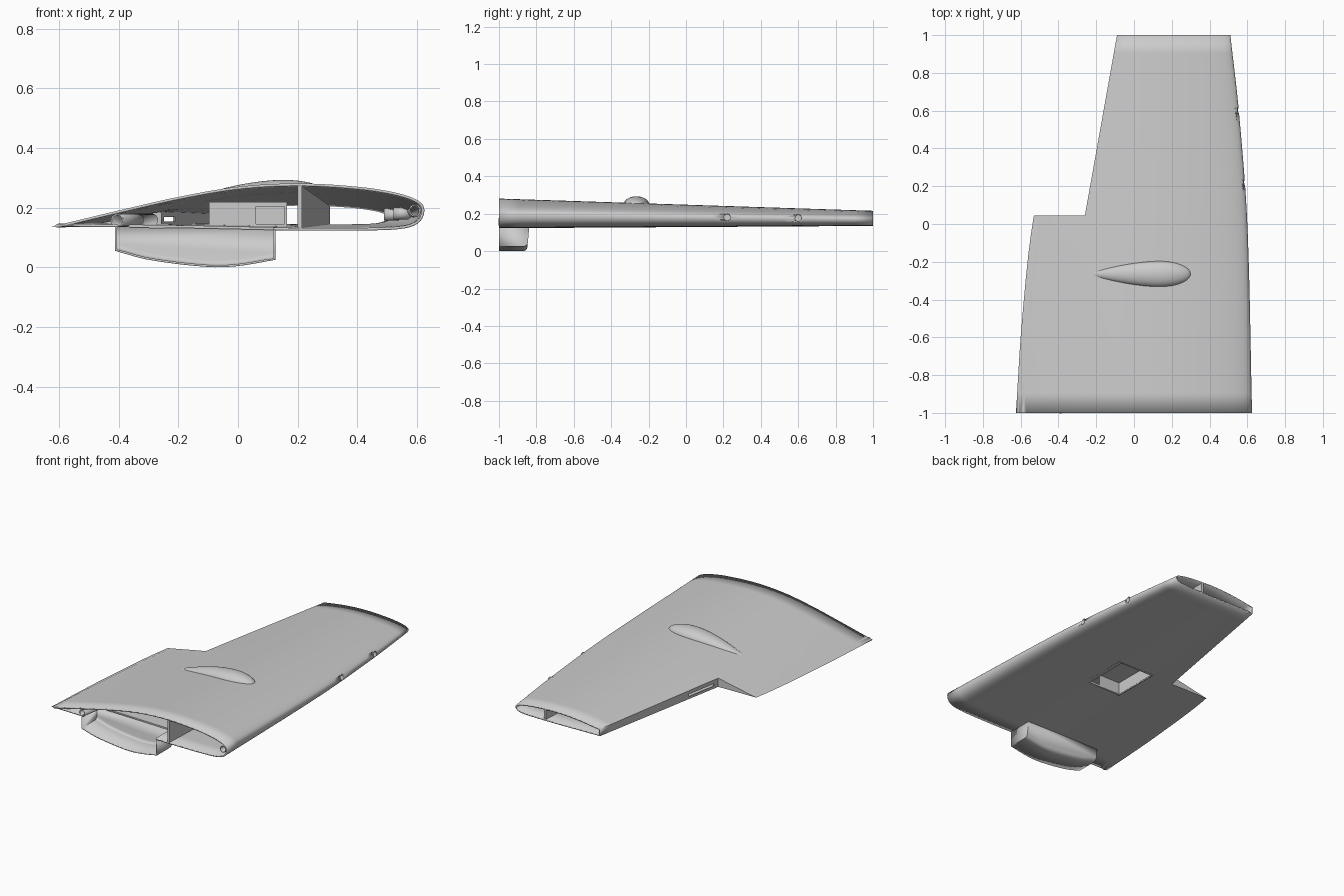
import bpy, bmesh, math
from mathutils import Vector

cube = bpy.data.objects.get("Cube")
if cube:
    bpy.data.objects.remove(cube, do_unlink=True)

grey = bpy.data.materials.new("light_grey")
grey.use_nodes = True
grey.diffuse_color = (0.6, 0.6, 0.6, 1)
grey.node_tree.nodes["Principled BSDF"].inputs["Base Color"].default_value = (0.6, 0.6, 0.6, 1)


def curve(pts, t):
    """Smooth curve through (t, value) points."""
    def slope(i):
        a, b = pts[max(i - 1, 0)], pts[min(i + 1, len(pts) - 1)]
        return (b[1] - a[1]) / (b[0] - a[0])
    i = 0
    while i < len(pts) - 2 and t > pts[i + 1][0]:
        i += 1
    (t0, v0), (t1, v1) = pts[i], pts[i + 1]
    d = t1 - t0
    s = (t - t0) / d
    return ((1 + 2 * s) * (1 - s) ** 2 * v0 + s * (1 - s) ** 2 * d * slope(i)
            + s * s * (3 - 2 * s) * v1 + s * s * (s - 1) * d * slope(i + 1))


# Wing section heights against the square root of the chord fraction
UPPER = [(0, .19), (.063, .209), (.19, .235), (.316, .256), (.424, .27), (.583, .281),
         (.707, .27), (.812, .236), (.906, .19), (1, .137)]
LOWER = [(0, .19), (.063, .168), (.12, .15), (.2, .134), (.316, .125), (.583, .123),
         (.812, .131), (1, .137)]
LEAD = [(-1, .625), (0, .6), (.6, .555), (1, .51)]
TRAIL = [(-1, -.625), (-.5, -.592), (.045, -.53), (1, -.33)]
NOTCH = .045


def cut_x(y):
    return -.26 + .178 * (y - NOTCH)


def chord_t(x, y):
    le, te = curve(LEAD, y), curve(TRAIL, y)
    return math.sqrt(max(0, (le - x) / (le - te)))


def skin(t, y, side):
    le, te = curve(LEAD, y), curve(TRAIL, y)
    f = (y + 1) / 2
    z = .123 + .012 * f + (1 - .49 * f) * (curve(side, t) - .123)
    return Vector((le - t * t * (le - te), y, z))


def finish(bm, name, smooth=30, wall=0.0, offset=-1):
    me = bpy.data.meshes.new(name)
    bm.to_mesh(me)
    bm.free()
    ob = bpy.data.objects.new(name, me)
    bpy.context.collection.objects.link(ob)
    me.materials.append(grey)
    if wall:
        mod = ob.modifiers.new("wall", 'SOLIDIFY')
        mod.thickness, mod.offset = wall, offset
    if smooth:
        bpy.ops.object.select_all(action='DESELECT')
        ob.select_set(True)
        bpy.context.view_layer.objects.active = ob
        bpy.ops.object.shade_smooth_by_angle(angle=math.radians(smooth))
    return ob


def sheet(bm, rows):
    grid = [[bm.verts.new(p) for p in row] for row in rows]
    for a, b in zip(grid, grid[1:]):
        for i in range(len(a) - 1):
            bm.faces.new((a[i], a[i + 1], b[i + 1], b[i]))


def box(name, lo, hi):
    bm = bmesh.new()
    bmesh.ops.create_cube(bm, size=1)
    for v in bm.verts:
        v.co = [lo[i] if v.co[i] < 0 else hi[i] for i in range(3)]
    return finish(bm, name, 0)


def cylinder(name, p, q, r, wall=0.0):
    p, q = Vector(p), Vector(q)
    bm = bmesh.new()
    bmesh.ops.create_cone(bm, cap_ends=not wall, segments=32, radius1=r, radius2=r, depth=(q - p).length)
    turn = (q - p).to_track_quat('Z', 'Y')
    for v in bm.verts:
        v.co = turn @ v.co + (p + q) / 2
    return finish(bm, name, 30, wall)


def cut(ob, cutter):
    cutter.hide_render = True
    cutter.hide_viewport = True
    cutter.display_type = 'WIRE'
    mod = ob.modifiers.new("cut", 'BOOLEAN')
    mod.operation, mod.object, mod.solver = 'DIFFERENCE', cutter, 'EXACT'
    mod.use_self = True


# Wing skin: nose part over the full span, rear part inboard of the notch
N, M = 28, 10
inner = [-1 + (NOTCH + 1) * i / 10 for i in range(11)]
outer = [NOTCH + (1 - NOTCH) * i / 10 for i in range(11)]
bm = bmesh.new()
for side in (UPPER, LOWER):
    sheet(bm, [[skin(chord_t(cut_x(y), y) * k / N, y, side) for k in range(N + 1)]
               for y in inner + outer[1:]])
    rear = []
    for y in inner:
        t = chord_t(cut_x(y), y)
        rear.append([skin(t + (1 - t) * k / M, y, side) for k in range(M + 1)])
    sheet(bm, rear)
# Rear wall and notch wall
sheet(bm, [[skin(chord_t(cut_x(y), y), y, s) for s in (UPPER, LOWER)] for y in outer])
t = chord_t(cut_x(NOTCH), NOTCH)
sheet(bm, [[skin(t + (1 - t) * k / M, NOTCH, s) for s in (UPPER, LOWER)] for k in range(M + 1)])
bmesh.ops.remove_doubles(bm, verts=bm.verts, dist=1e-5)
bmesh.ops.dissolve_degenerate(bm, dist=1e-6, edges=bm.edges)
bmesh.ops.recalc_face_normals(bm, faces=bm.faces)
if max(bm.faces, key=lambda f: f.calc_center_median().z).normal.z < 0:
    bmesh.ops.reverse_faces(bm, faces=bm.faces)
wing = finish(bm, "wing_skin", 35, .009)
cut(wing, box("pod_opening_cutter", (-.402, -1.1, .06), (.117, -.85, .148)))
cut(wing, box("bay_opening_cutter", (-.09, -.245, .06), (.14, .05, .15)))
cut(wing, box("rear_slot_cutter", (-.29, .08, .153), (-.19, .28, .168)))

# Leading edge sockets
for i, y in enumerate((.22, .6)):
    x = curve(LEAD, y)
    z = skin(0, y, UPPER).z + .003
    cut(wing, cylinder(f"socket_cutter_{i}", (x - .04, y, z), (x + .05, y, z), .017))
    cylinder(f"leading_edge_socket_{i}", (x - .065, y, z), (x - .006, y, z), .02, .004)

# Main spar
bm = bmesh.new()
rows = []
for i in range(11):
    y = -1 + i / 5
    x = .207 + .047 * (y + 1)
    t = chord_t(x, y)
    lift = Vector((0, 0, .003))
    rows.append([skin(t, y, LOWER) + lift, skin(t, y, UPPER) - lift])
sheet(bm, rows)
finish(bm, "main_spar", 0, .014, 0)

# Joiner tubes at the root
cylinder("front_joiner_tube", (.594, -1, .19), (.589, -.85, .188), .021, .005)
cylinder("rear_joiner_tube", (-.405, -1, .157), (-.29, -.35, .158), .022, .005)

# Bay box, open underneath, with a slot in its front wall
bm = bmesh.new()
bmesh.ops.create_cube(bm, size=1)
lo, hi = (-.097, -.255, .128), (.165, .06, .218)
for v in bm.verts:
    v.co = [lo[i] if v.co[i] < 0 else hi[i] for i in range(3)]
bmesh.ops.delete(bm, geom=[f for f in bm.faces if f.normal.z < -.5], context='FACES')
bay = finish(bm, "bay_box", 0, .008)
cut(bay, box("bay_slot_cutter", (.06, -.3, .145), (.156, -.2, .203)))

# Belly pod, open at the root and into the wing
bm = bmesh.new()
BELLY = [(-.412, .055), (-.3, .025), (-.1, .001), (0, .004), (.125, .025)]
outline = [(-.412, .133)] + [(x, curve(BELLY, x)) for x in
                            [-.412 + .537 * k / 16 for k in range(17)]] + [(.125, .128)]
face = bm.faces.new([bm.verts.new((x, -1, z)) for x, z in outline])
new = bmesh.ops.extrude_face_region(bm, geom=[face])["geom"]
for v in new:
    if isinstance(v, bmesh.types.BMVert):
        v.co.y = -.838 - .012 * (.13 - v.co.z) / .13
bmesh.ops.recalc_face_normals(bm, faces=bm.faces)
low = [e for e in bm.edges if all(v.co.y > -.9 and v.co.z < .1 for v in e.verts)]
bmesh.ops.bevel(bm, geom=low, offset=.022, segments=5, profile=.5, affect='EDGES')
bm.normal_update()
bmesh.ops.delete(bm, geom=[f for f in bm.faces if f.normal.z > .9 or f.normal.y < -.9], context='FACES')
finish(bm, "belly_pod", 35, .007)

# Teardrop fairing on top
bm = bmesh.new()
rows = []
for k in range(33):
    v = (k / 32) ** 1.5
    x = .302 - .56 * v
    w = math.sqrt(max(0, 1 - ((.3 - v) / .3) ** 2)) if v < .3 else 1 - ((v - .3) / .7) ** 1.7
    base = skin(chord_t(x, -.265), -.265, UPPER).z - .008
    rows.append([(x, -.265 + .069 * w * math.cos(a), base + .045 * w * math.sin(a))
                 for a in [math.pi * j / 24 for j in range(25)]])
sheet(bm, rows)
bmesh.ops.remove_doubles(bm, verts=bm.verts, dist=1e-5)
bmesh.ops.recalc_face_normals(bm, faces=bm.faces)
if sum(f.normal.z for f in bm.faces) < 0:
    bmesh.ops.reverse_faces(bm, faces=bm.faces)
finish(bm, "top_fairing", 40)
